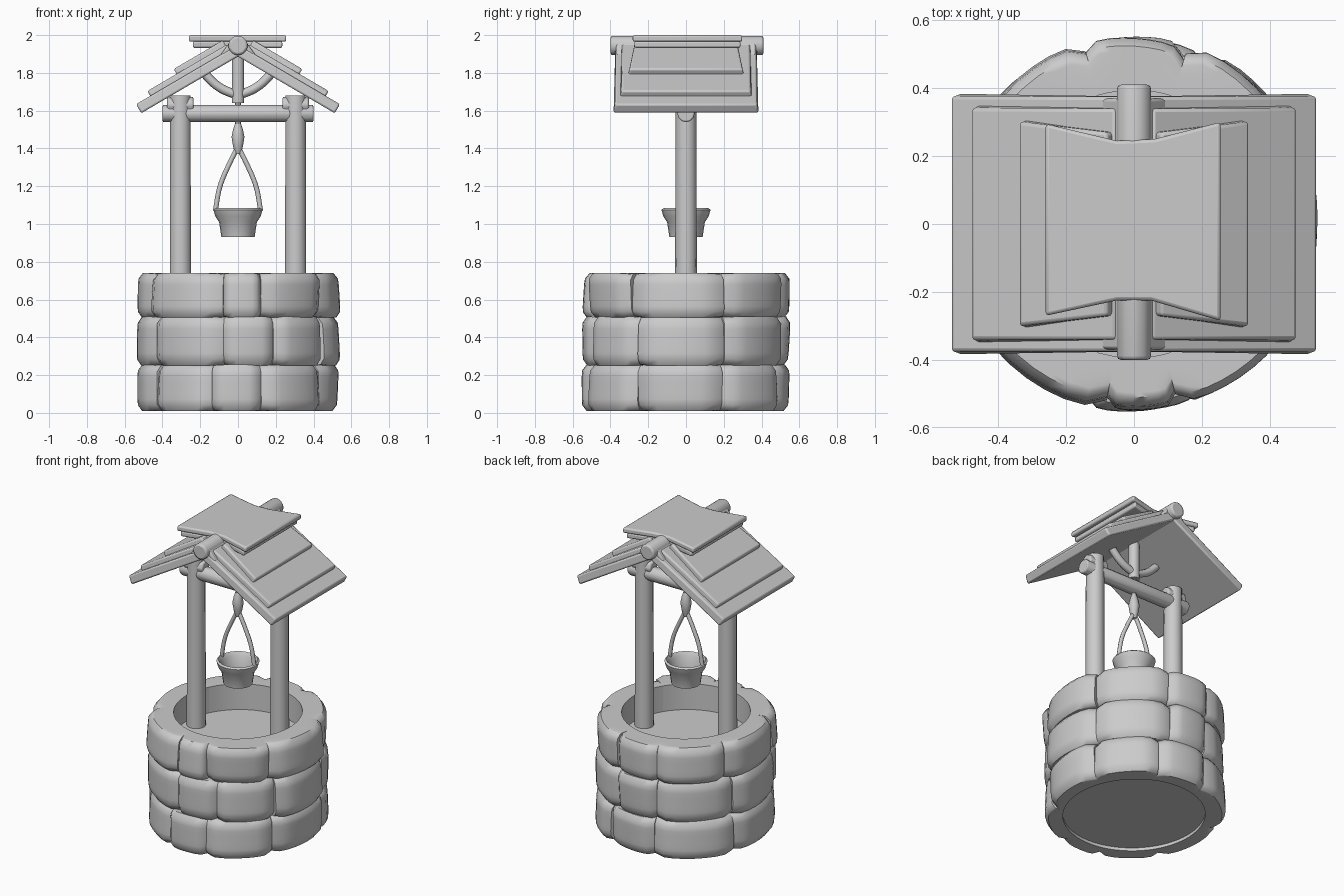
import bpy, bmesh, math, random
from mathutils import Vector

random.seed(4)
if "Cube" in bpy.data.objects:
    bpy.data.objects.remove(bpy.data.objects["Cube"])

grey = bpy.data.materials.new("plain_grey")
grey.use_nodes = True
grey.diffuse_color = (0.6, 0.6, 0.6, 1)
grey.node_tree.nodes["Principled BSDF"].inputs["Base Color"].default_value = (0.6, 0.6, 0.6, 1)


def finish(name, bm, bevel=0, angle=40):
    bmesh.ops.recalc_face_normals(bm, faces=bm.faces)
    mesh = bpy.data.meshes.new(name)
    bm.to_mesh(mesh)
    bm.free()
    mesh.materials.append(grey)
    ob = bpy.data.objects.new(name, mesh)
    bpy.context.collection.objects.link(ob)
    if bevel:
        mod = ob.modifiers.new("soft_edges", "BEVEL")
        mod.width, mod.segments = bevel, 2
    bpy.ops.object.select_all(action="DESELECT")
    ob.select_set(True)
    bpy.context.view_layer.objects.active = ob
    bpy.ops.object.shade_smooth_by_angle(angle=math.radians(angle))


def rod(name, a, b, r1, r2=None, sides=12, bevel=0):
    a, b = Vector(a), Vector(b)
    bm = bmesh.new()
    bmesh.ops.create_cone(bm, cap_ends=True, segments=sides, radius1=r1,
                          radius2=r2 or r1, depth=(b - a).length)
    turn = (b - a).to_track_quat("Z", "Y")
    for v in bm.verts:
        v.co = turn @ v.co + (a + b) / 2
    finish(name, bm, bevel)


def prism(name, outline, place, bevel=0):
    """Solid between two copies of an outline; place(p, end) gives a 3D point."""
    bm = bmesh.new()
    ends = [[bm.verts.new(place(p, e)) for p in outline] for e in (-1, 1)]
    bm.faces.new(ends[0])
    bm.faces.new(ends[1])
    n = len(outline)
    for i in range(n):
        j = (i + 1) % n
        bm.faces.new((ends[0][i], ends[0][j], ends[1][j], ends[1][i]))
    finish(name, bm, bevel)


def lathe(name, profile, sides=20):
    bm = bmesh.new()
    rings = [[bm.verts.new((r * math.cos(t * math.tau / sides), r * math.sin(t * math.tau / sides), z))
              for t in range(sides)] for r, z in profile]
    for lo, hi in zip(rings, rings[1:]):
        for i in range(sides):
            j = (i + 1) % sides
            bm.faces.new((lo[i], lo[j], hi[j], hi[i]))
    bm.faces.new(rings[0])
    bm.faces.new(rings[-1])
    finish(name, bm)


def tube(name, points, radius):
    curve = bpy.data.curves.new(name, "CURVE")
    curve.dimensions = "3D"
    curve.bevel_depth, curve.bevel_resolution = radius, 2
    curve.use_fill_caps = True
    line = curve.splines.new("BEZIER")
    line.bezier_points.add(len(points) - 1)
    for bp, p in zip(line.bezier_points, points):
        bp.co = p
        bp.handle_left_type = bp.handle_right_type = "AUTO"
    curve.materials.append(grey)
    ob = bpy.data.objects.new(name, curve)
    bpy.context.collection.objects.link(ob)


# Broad wall stones with softened outer edges, bent around the shaft
def stone(name, start, end, low, high, outer, inner):
    bm = bmesh.new()
    bmesh.ops.create_cube(bm, size=2)
    bmesh.ops.subdivide_edges(bm, edges=bm.edges, cuts=7, use_grid_fill=True)
    lean, tip = random.uniform(-0.01, 0.01), random.uniform(-0.008, 0.008)
    for v in bm.verts:
        u, d, w = v.co
        out = (d + 1) / 2
        sag = 0.03 * abs(u) ** 8 + 0.025 * abs(w) ** 8
        radius = inner + (outer + lean * u + tip * w - sag - inner) * out
        t = (start + end) / 2 + u * (end - start) / 2
        z = (low + high) / 2 + w * (high - low) / 2 * (1 - 0.06 * out ** 5 * abs(u) ** 6)
        v.co = (radius * math.cos(t) * 0.98, radius * math.sin(t) * 1.01, z)
    finish(name, bm, angle=50)


joints = [-103, -72, -29, 25, 70, 105, 155, 209]
for row, (low, high) in enumerate(((0.01, 0.255), (0.25, 0.51), (0.505, 0.74))):
    cuts = [math.radians(a + random.uniform(-5, 5)) for a in joints]
    cuts.append(cuts[0] + math.tau)
    for i in range(len(joints)):
        stone(f"wall_stone_{row}_{i}", cuts[i], cuts[i + 1], low, high,
              random.uniform(0.535, 0.55), 0.43 if row == 0 else 0.39)

# Floor inside the shaft, hollow underneath
lathe("well_floor", [(0.44, 0.03), (0.43, 0.12), (0.4, 0.23), (0.33, 0.33), (0.2, 0.39), (0.02, 0.41),
                     (0.02, 0.57), (0.41, 0.57)][:6], 24)
lathe("well_floor_top", [(0.41, 0.55), (0.41, 0.57)], 24)

# Frame
for side, s in (("left", 1), ("right", -1)):
    rod(f"{side}_post", (s * 0.305, 0, 0.55), (s * 0.305, 0, 1.68), 0.058, 0.055, 14)
    rod(f"{side}_post_cap", (s * 0.235, 0, 1.63), (s * 0.375, 0, 1.63), 0.045, sides=8, bevel=0.01)
    tube(f"{side}_brace", [(0, 0, 1.68), (s * 0.1, 0, 1.725), (s * 0.2, 0, 1.82)], 0.024)
rod("crossbeam", (-0.4, 0, 1.585), (0.4, 0, 1.585), 0.046, bevel=0.008)
rod("king_post", (0, 0, 1.64), (0, 0, 1.95), 0.034, sides=10)
rod("ridge_beam", (0, -0.4, 1.945), (0, 0.41, 1.945), 0.053, sides=10, bevel=0.012)
saddle = [(-0.1, 1.885), (0.1, 1.885), (0.035, 1.975), (-0.035, 1.975)]
prism("ridge_saddle", saddle, lambda p, e: (p[0], 0.37 * e, p[1]), 0.01)

# Roof boards: name, inner x, outer x, offsets from the slope, inner and outer half depth
slope = 0.585
normal = Vector((slope, 0, 1)).normalized()
boards = (("roof_panel", 0, 0.54, -0.055, 0, 0.375, 0.385),
          ("lower_shingles", 0.04, 0.465, -0.01, 0.03, 0.34, 0.35),
          ("upper_shingles", 0.05, 0.31, 0.0, 0.06, 0.27, 0.31))
for side, s in (("left", 1), ("right", -1)):
    for name, x0, x1, d0, d1, deep0, deep1 in boards:
        outline = [(x0, d0, deep0), (x1, d0, deep1), (x1, d1, deep1 - 0.01), (x0, d1, deep0)]

        def place(p, e):
            point = Vector((p[0], 0, 1.95 - slope * p[0])) + normal * p[1]
            return (s * point.x, e * p[2], point.z)
        prism(f"{side}_{name}", outline, place, 0.01)

# Flat notched ridge cap in two layers
cap = [(-0.26, -0.27), (-0.05, -0.225), (0.05, -0.225), (0.255, -0.285),
       (0.255, 0.3), (0.06, 0.25), (-0.05, 0.245), (-0.26, 0.295)]
prism("ridge_cap", cap, lambda p, e: (p[0], p[1], 1.9825 + 0.0175 * e), 0.01)
prism("ridge_cap_under", cap, lambda p, e: (p[0] * 0.92, p[1] * 0.97, 1.95 + 0.018 * e), 0.01)

# Rope, knot and bucket
rod("rope", (0, 0, 1.4), (0, 0, 1.69), 0.015, sides=8)
lathe("rope_knot", [(0.014, 1.37), (0.026, 1.41), (0.034, 1.46), (0.026, 1.5), (0.016, 1.53)], 10)
for side, s in (("left", 1), ("right", -1)):
    tube(f"{side}_bucket_handle",
         [(0, 0, 1.41), (s * 0.05, 0, 1.31), (s * 0.095, 0, 1.2), (s * 0.12, 0, 1.07)], 0.013)
lathe("bucket", [(0.088, 0.93), (0.1, 1.01), (0.12, 1.04), (0.13, 1.075), (0.118, 1.084),
                 (0.1, 1.06), (0.085, 0.96)])
